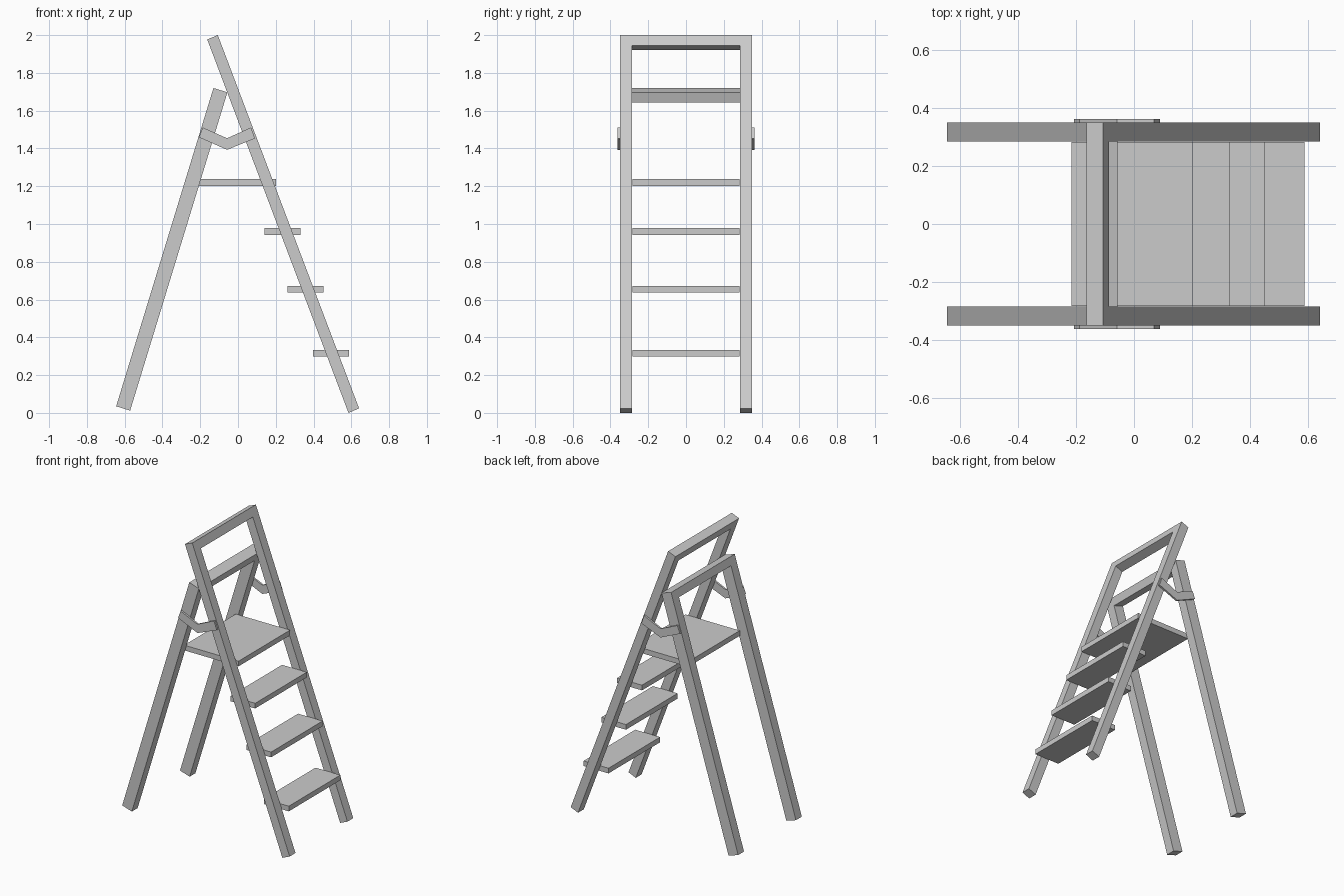
import bpy, bmesh

if "Cube" in bpy.data.objects:
    bpy.data.objects.remove(bpy.data.objects["Cube"], do_unlink=True)

GREY = (0.6, 0.6, 0.6, 1)
mat = bpy.data.materials.new("light grey")
mat.use_nodes = True
mat.diffuse_color = GREY
mat.node_tree.nodes["Principled BSDF"].inputs["Base Color"].default_value = GREY

OUTER, INNER = 0.349, 0.285     # half widths of the frames


def prism(name, outline, y0, y1):
    """Extrude an x-z outline from y0 to y1."""
    bm = bmesh.new()
    face = bm.faces.new([bm.verts.new((x, y0, z)) for x, z in outline])
    out = bmesh.ops.extrude_face_region(bm, geom=[face])
    verts = [v for v in out["geom"] if isinstance(v, bmesh.types.BMVert)]
    bmesh.ops.translate(bm, verts=verts, vec=(0, y1 - y0, 0))
    bmesh.ops.recalc_face_normals(bm, faces=bm.faces)
    mesh = bpy.data.meshes.new(name)
    bm.to_mesh(mesh)
    bm.free()
    mesh.materials.append(mat)
    obj = bpy.data.objects.new(name, mesh)
    bpy.context.collection.objects.link(obj)


def pair(name, outline, y0, y1):
    """Matching parts on the front and back sides."""
    prism("right_" + name, outline, -y1, -y0)
    prism("left_" + name, outline, y0, y1)


def frame(name, top, bottom, bar):
    """Two sloping rails joined by a bar at the top."""
    pair(name + "_rail", top + bottom, INNER, OUTER)
    (tl, tr), (br, bl) = top, bottom

    def along(a, b):
        length = ((b[0] - a[0]) ** 2 + (b[1] - a[1]) ** 2) ** 0.5
        return tuple(p + (q - p) * bar / length for p, q in zip(a, b))
    prism(name + "_top_bar", [tl, tr, along(tr, br), along(tl, bl)], -INNER, INNER)


# Climbing frame and support frame
frame("climbing", [(-0.163, 1.977), (-0.107, 2.0)], [(0.641, 0.024), (0.585, 0.0)], 0.06)
frame("support", [(-0.13, 1.72), (-0.056, 1.697)], [(-0.571, 0.012), (-0.645, 0.035)], 0.055)

# Platform and steps
for name, x0, x1, z0 in [("platform", -0.215, 0.202, 1.201), ("upper_step", 0.14, 0.33, 0.943),
                         ("middle_step", 0.263, 0.452, 0.637), ("lower_step", 0.397, 0.588, 0.298)]:
    z1 = z0 + 0.036
    prism(name, [(x0, z0), (x1, z0), (x1, z1), (x0, z1)], -0.283, 0.283)

# Bent locking braces
pair("brace", [(-0.187, 1.511), (-0.058, 1.454), (0.069, 1.511), (0.09, 1.453),
               (-0.058, 1.393), (-0.207, 1.459)], OUTER, 0.362)
